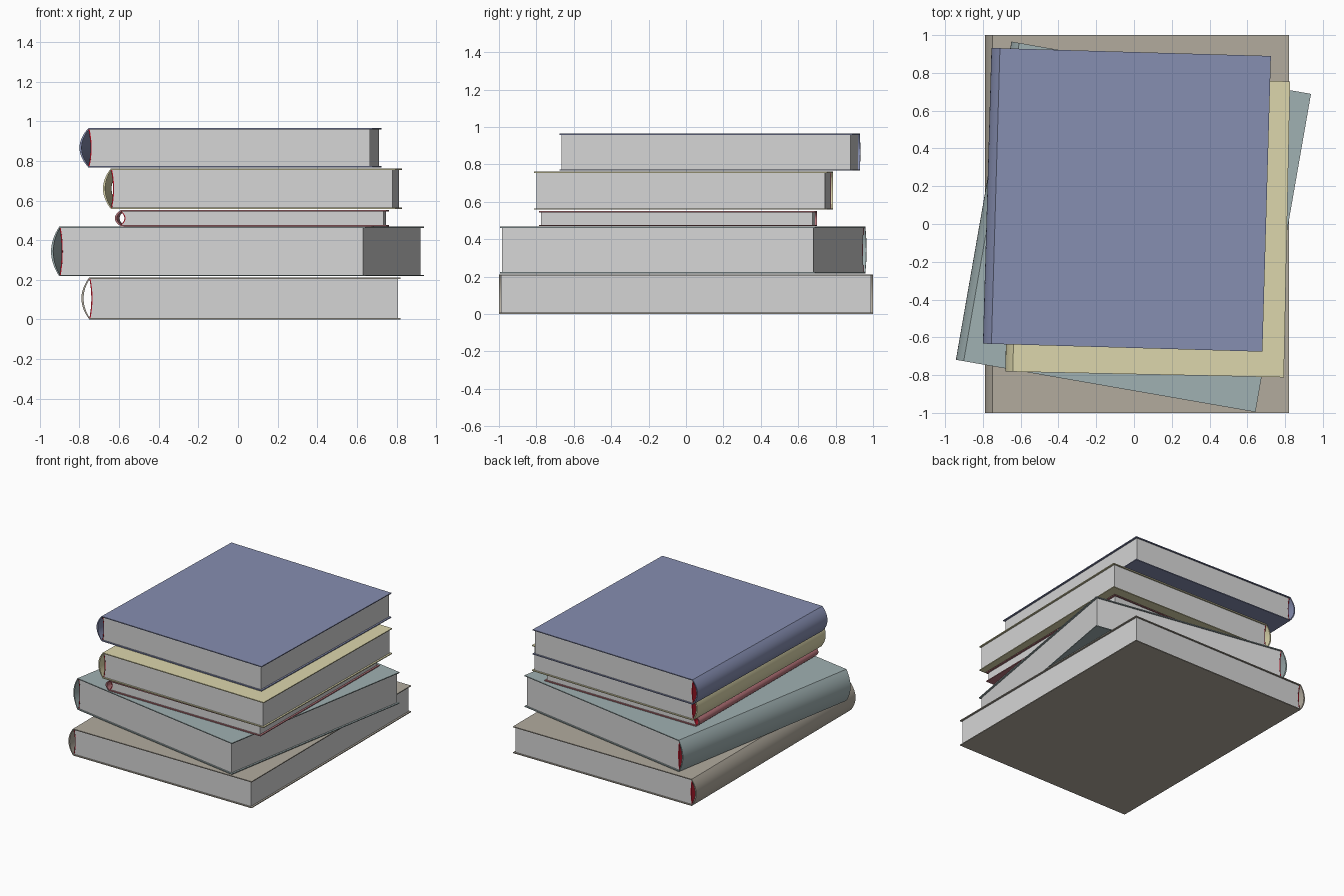
import bpy, bmesh, math

if "Cube" in bpy.data.objects:
    bpy.data.objects.remove(bpy.data.objects["Cube"])


def material(name, rgb):
    lin = [((c / 255 + 0.055) / 1.055) ** 2.4 for c in rgb]
    m = bpy.data.materials.new(name)
    m.diffuse_color = (*lin, 1)
    m.use_nodes = True
    m.node_tree.nodes["Principled BSDF"].inputs["Base Color"].default_value = m.diffuse_color
    return m


def prism(name, a, b, length, mat, loc, rot):
    """Solid between two matching (x, z) outlines, extruded along y."""
    bm = bmesh.new()
    n = len(a)
    rings = []
    for y in (-length / 2, length / 2):
        rings.append([bm.verts.new((x, y, z)) for x, z in a + b[::-1]])
    f, k = rings
    m = 2 * n
    for i in range(m):
        j = (i + 1) % m
        bm.faces.new((f[i], f[j], k[j], k[i]))
    for r in rings:  # end caps as quads
        for i in range(n - 1):
            bm.faces.new((r[i], r[i + 1], r[m - 2 - i], r[m - 1 - i]))
    bmesh.ops.recalc_face_normals(bm, faces=bm.faces)
    me = bpy.data.meshes.new(name)
    bm.to_mesh(me)
    bm.free()
    me.materials.append(mat)
    me.shade_smooth()
    me.set_sharp_from_angle(angle=math.radians(30))
    ob = bpy.data.objects.new(name, me)
    ob.location = loc
    ob.rotation_euler.z = math.radians(rot)
    bpy.context.collection.objects.link(ob)
    return ob


def arc(x, half, depth, n=16):
    """Bowed line in the xz plane, top to bottom, bulging by depth along x."""
    pts = []
    for i in range(n + 1):
        u = 1 - 2 * i / n
        pts.append((x + depth * (1 - u * u), half * u))
    return pts


paper = material("paper_grey", (213, 213, 213))
binding = material("binding_red", (200, 30, 50))

T = 0.007  # cover board thickness


def book(tag, color, width, length, z0, z1, cx, cy, rot, bow, hollow):
    h = (z1 - z0) / 2
    loc = (cx, cy, (z0 + z1) / 2)
    left, fore = -width / 2, width / 2
    xs = left + bow
    # wrapped cover with rounded hollow spine
    outer = [(fore, h)] + arc(xs, h, -bow) + [(fore, -h)]
    inner = [(fore, h - T)] + arc(xs + 0.002, h - T, -bow + 0.009) + [(fore, -h + T)]
    prism(tag + "_book_cover", outer, inner, length, color, loc, rot)
    # page block with a hollowed back
    back = arc(xs + 0.006, h - T, hollow)
    edge = [(fore - 0.014, z) for _, z in back]
    prism(tag + "_book_pages", back, edge, length - 0.022, paper, loc, rot)
    # red lining glued on the back of the pages
    lining = [(x - 0.006, z) for x, z in back]
    prism(tag + "_book_lining", lining, back, length - 0.02, binding, loc, rot)


taupe = material("taupe_cover", (178, 171, 158))
teal = material("teal_cover", (160, 177, 178))
rose = material("dusty_red_cover", (182, 116, 122))
yellow = material("pale_yellow_cover", (220, 214, 172))
blue = material("slate_blue_cover", (134, 142, 177))

# the stack, bottom to top
book("taupe", taupe, 1.61, 2.00, 0.000, 0.212, 0.015, 0.0, 0, 0.04, 0.010)
book("teal", teal, 1.61, 1.71, 0.218, 0.468, -0.003, -0.015, -9.9, 0.042, 0.010)
book("red", rose, 1.37, 1.475, 0.470, 0.551, 0.07, -0.043, -0.5, 0.03, 0.018)
book("yellow", yellow, 1.475, 1.567, 0.558, 0.762, 0.0725, -0.013, -1.2, 0.04, 0.010)
book("blue", blue, 1.48, 1.566, 0.767, 0.965, -0.0375, 0.128, -1.65, 0.045, 0.010)
